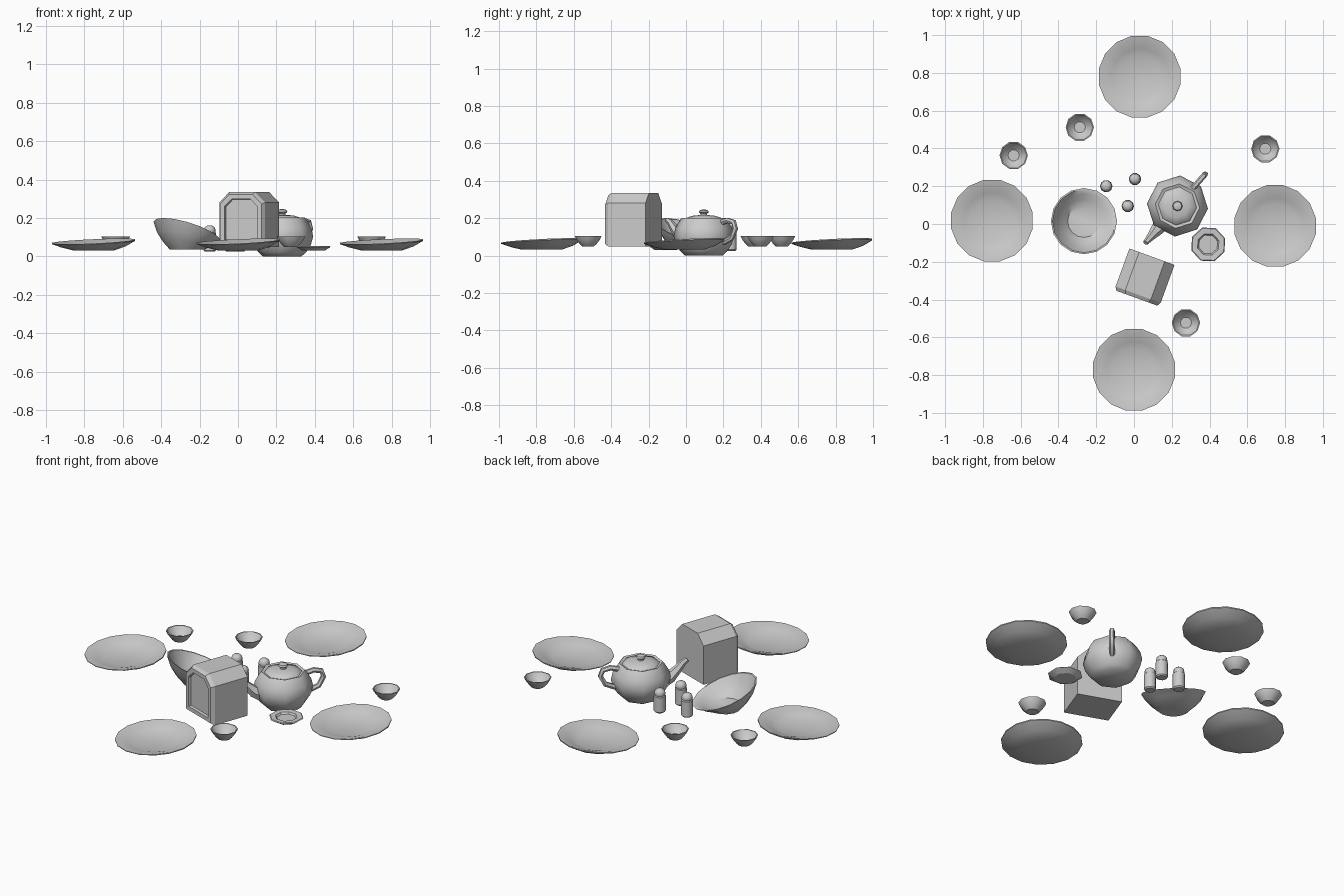
import bpy, bmesh, math
from mathutils import Vector, Matrix

if "Cube" in bpy.data.objects:
    bpy.data.objects.remove(bpy.data.objects["Cube"])


def finish(name, bm, smooth=40):
    bmesh.ops.remove_doubles(bm, verts=bm.verts, dist=1e-5)
    bmesh.ops.recalc_face_normals(bm, faces=bm.faces)
    me = bpy.data.meshes.new(name)
    bm.to_mesh(me)
    bm.free()
    ob = bpy.data.objects.new(name, me)
    bpy.context.collection.objects.link(ob)
    if smooth:
        bpy.ops.object.select_all(action='DESELECT')
        ob.select_set(True)
        bpy.context.view_layer.objects.active = ob
        bpy.ops.object.shade_smooth_by_angle(angle=math.radians(smooth))
    return ob


def skin(bm, rings):
    """Bridge rings of equal size and cap both ends."""
    loops = [[bm.verts.new(p) for p in r] for r in rings]
    n = len(loops[0])
    for a, b in zip(loops, loops[1:]):
        for i in range(n):
            j = (i + 1) % n
            bm.faces.new((a[i], a[j], b[j], b[i]))
    bm.faces.new(loops[0][::-1])
    bm.faces.new(loops[-1])


def lathe(name, profile, x, y, sides, slant=(0, 0), turn=0, smooth=40):
    """Turned shape; slant leans the rim while the foot stays level."""
    zs = [z for _, z in profile]
    lo, hi = min(zs), max(zs)
    rings = []
    for r, z in profile:
        w = (z - lo) / (hi - lo)
        ring = []
        for i in range(sides):
            a = math.tau * i / sides + turn
            dx, dy = r * math.cos(a), r * math.sin(a)
            ring.append((x + dx, y + dy, z + w * (slant[0] * dx + slant[1] * dy)))
        rings.append(ring)
    bm = bmesh.new()
    skin(bm, rings)
    return finish(name, bm, smooth)


def tube(name, path, sides=6):
    """Round tube in a vertical plane; path holds (distance, z, radius)."""
    rings = []
    for i, (d, z, r) in enumerate(path):
        p, q = path[max(i - 1, 0)], path[min(i + 1, len(path) - 1)]
        t = Vector((q[0] - p[0], 0, q[1] - p[1])).normalized()
        side, up = Vector((0, 1, 0)), t.cross(Vector((0, 1, 0)))
        c = Vector((d, 0, z))
        rings.append([c + r * (math.cos(math.tau * k / sides) * side
                               + math.sin(math.tau * k / sides) * up) for k in range(sides)])
    bm = bmesh.new()
    skin(bm, rings)
    m = Matrix.Translation((0.23, 0.095, 0)) @ Matrix.Rotation(math.radians(49), 4, 'Z')
    bm.transform(m)
    return finish(name, bm, 50)


# Four dinner plates
plate = [(0.11, 0.032), (0.17, 0.05), (0.22, 0.074), (0.22, 0.079),
         (0.205, 0.077), (0.15, 0.06), (0.112, 0.046)]
for i, (x, y) in enumerate([(0.03, 0.78), (-0.752, 0.018), (0.747, -0.01), (0, -0.772)]):
    lathe(f"plate_{i + 1}", plate, x, y, 16, (0.045, 0.05), math.pi / 16)

# Four drinking cups
cup = [(0.034, 0.05), (0.05, 0.065), (0.066, 0.086), (0.075, 0.105),
       (0.069, 0.105), (0.055, 0.082), (0.03, 0.062)]
for i, (x, y) in enumerate([(-0.637, 0.363), (-0.287, 0.512), (0.695, 0.398), (0.275, -0.523)]):
    lathe(f"cup_{i + 1}", cup, x, y, 10)

# Serving bowl with slanted rim
lathe("serving_bowl", [(0.09, 0.036), (0.125, 0.065), (0.155, 0.095), (0.175, 0.13),
                       (0.167, 0.13), (0.145, 0.1), (0.115, 0.073), (0.086, 0.05)],
      -0.265, 0.015, 16, (-0.285, -0.285))

# Small dish
lathe("small_dish", [(0.062, 0.03), (0.095, 0.05), (0.09, 0.054), (0.06, 0.052), (0.052, 0.042)],
      0.393, -0.108, 8, turn=0.35, smooth=25)

# Shakers with rounded caps
shaker = [(0.026, 0.025), (0.033, 0.032), (0.033, 0.12), (0.028, 0.124),
          (0.031, 0.132), (0.027, 0.15), (0.014, 0.16)]
for i, (x, y) in enumerate([(-0.147, 0.2), (0.005, 0.238), (-0.033, 0.095)]):
    lathe(f"shaker_{i + 1}", shaker, x, y, 10)

# Teapot: body, lid, spout, handle
lathe("teapot_body", [(0.10, 0.0), (0.125, 0.022), (0.15, 0.06), (0.162, 0.105),
                      (0.152, 0.15), (0.128, 0.19), (0.118, 0.202), (0.105, 0.196)],
      0.23, 0.095, 8, turn=math.radians(-5), smooth=50)
lathe("teapot_lid", [(0.105, 0.19), (0.1, 0.2), (0.06, 0.213), (0.018, 0.217),
                     (0.017, 0.224), (0.027, 0.232), (0.023, 0.242), (0.01, 0.246)],
      0.23, 0.095, 8, turn=math.radians(-5), smooth=50)
tube("teapot_spout", [(-0.11, 0.075, 0.042), (-0.165, 0.1, 0.034), (-0.205, 0.14, 0.024),
                      (-0.235, 0.175, 0.018), (-0.258, 0.192, 0.014)])
tube("teapot_handle", [(0.12, 0.175, 0.015), (0.17, 0.188, 0.015), (0.212, 0.178, 0.015),
                       (0.224, 0.145, 0.015), (0.198, 0.095, 0.015), (0.14, 0.07, 0.015)])

# Box with cut top corners and recessed front panel
W, D, Z0, Z1, C = 0.127, 0.117, 0.05, 0.335, 0.055


def outline(y, inset):
    w, c = W - inset, C - inset * 0.4
    lo, hi = Z0 + inset, Z1 - inset
    return [(-w, y, lo), (w, y, lo), (w, y, hi - c), (w - c, y, hi), (c - w, y, hi), (-w, y, hi - c)]


bm = bmesh.new()
skin(bm, [outline(D, 0), outline(-D + 0.02, 0), outline(-D, 0.012),
          outline(-D, 0.035), outline(-D + 0.015, 0.038)])
bm.transform(Matrix.Translation((0.055, -0.283, 0)) @ Matrix.Rotation(math.radians(-20), 4, 'Z'))
finish("box", bm, 0)
